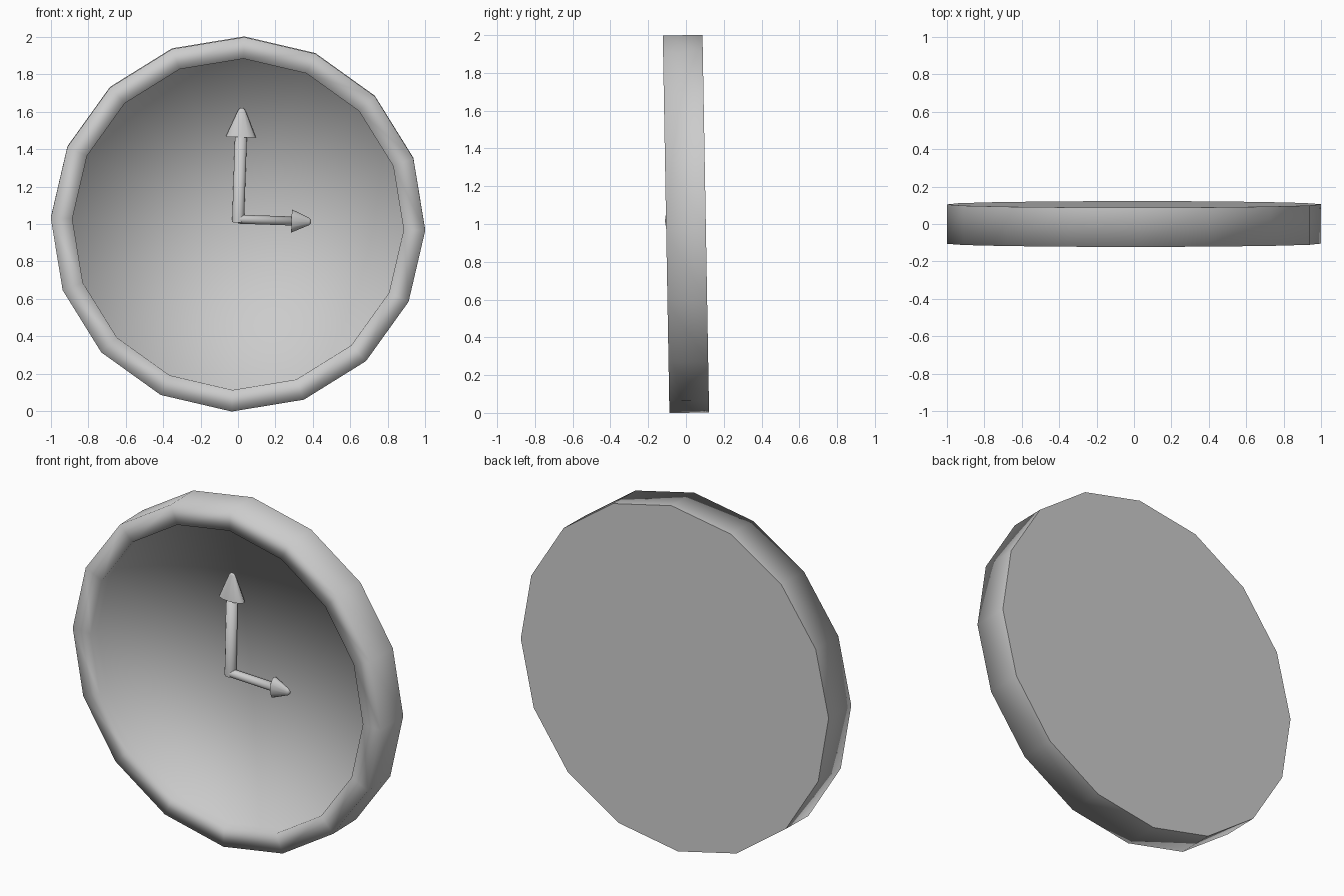
import bpy, bmesh, math
from mathutils import Matrix, Vector

if "Cube" in bpy.data.objects:
    bpy.data.objects.remove(bpy.data.objects["Cube"])

# Whole clock leans forward and is turned slightly clockwise
POSE = (Matrix.Translation((0, 0, 1.0)) @ Matrix.Rotation(math.radians(1.0), 4, 'X')
        @ Matrix.Rotation(math.radians(1.9), 4, 'Y'))


def lathe(name, profile, sides, axis_matrix, smooth=True):
    """Spin (radius, height) points round an axis, capping both ends."""
    bm = bmesh.new()
    rings = []
    for r, h in profile:
        rings.append([bm.verts.new((r * math.cos(2 * math.pi * i / sides),
                                    r * math.sin(2 * math.pi * i / sides), h))
                      for i in range(sides)])
    for a, b in zip(rings, rings[1:]):
        for i in range(sides):
            j = (i + 1) % sides
            bm.faces.new((a[i], a[j], b[j], b[i]))
    bm.faces.new(rings[0][::-1])
    # centre fan keeps the last cap evenly shaded
    centre = bm.verts.new((0, 0, profile[-1][1]))
    for i in range(sides):
        bm.faces.new((rings[-1][i], rings[-1][(i + 1) % sides], centre))
    bm.transform(axis_matrix)
    bmesh.ops.recalc_face_normals(bm, faces=bm.faces)
    for f in bm.faces:
        f.smooth = smooth and len(f.verts) <= 4
    me = bpy.data.meshes.new(name)
    bm.to_mesh(me)
    bm.free()
    ob = bpy.data.objects.new(name, me)
    bpy.context.collection.objects.link(ob)
    ob.matrix_world = POSE
    return ob


# Case: flat back, straight outer wall, flat rim and recessed face
to_front = Matrix.Rotation(math.radians(90), 4, 'X')
lathe("clock_case", [(1.0, -0.105), (1.0, 0.105), (0.885, 0.105), (0.885, 0.04)],
      16, to_front)


def hand(name, start, turn, length, head_len, shaft_r, head_r):
    """Flattened arrow lying just in front of the face."""
    flat = Matrix.Diagonal((1, 0.03 / shaft_r if shaft_r > 0.03 else 1, 1, 1))
    place = Matrix.Translation(start) @ Matrix.Rotation(turn, 4, 'Y')
    neck = length - head_len
    lathe(name + "_shaft", [(shaft_r, 0), (shaft_r, neck + 0.01)], 12, place @ flat)
    squash = Matrix.Diagonal((1, 0.036 / head_r, 1, 1))
    lathe(name + "_head", [(head_r, neck), (0.02, length - 0.012), (0.008, length)],
          12, place @ squash)


# Hands at three o'clock
hand("minute_hand", Vector((0, -0.07, 0.01)), 0, 0.61, 0.155, 0.032, 0.081)
hand("hour_hand", Vector((0.0, -0.075, 0.027)), math.radians(90), 0.39, 0.105, 0.024, 0.062)
